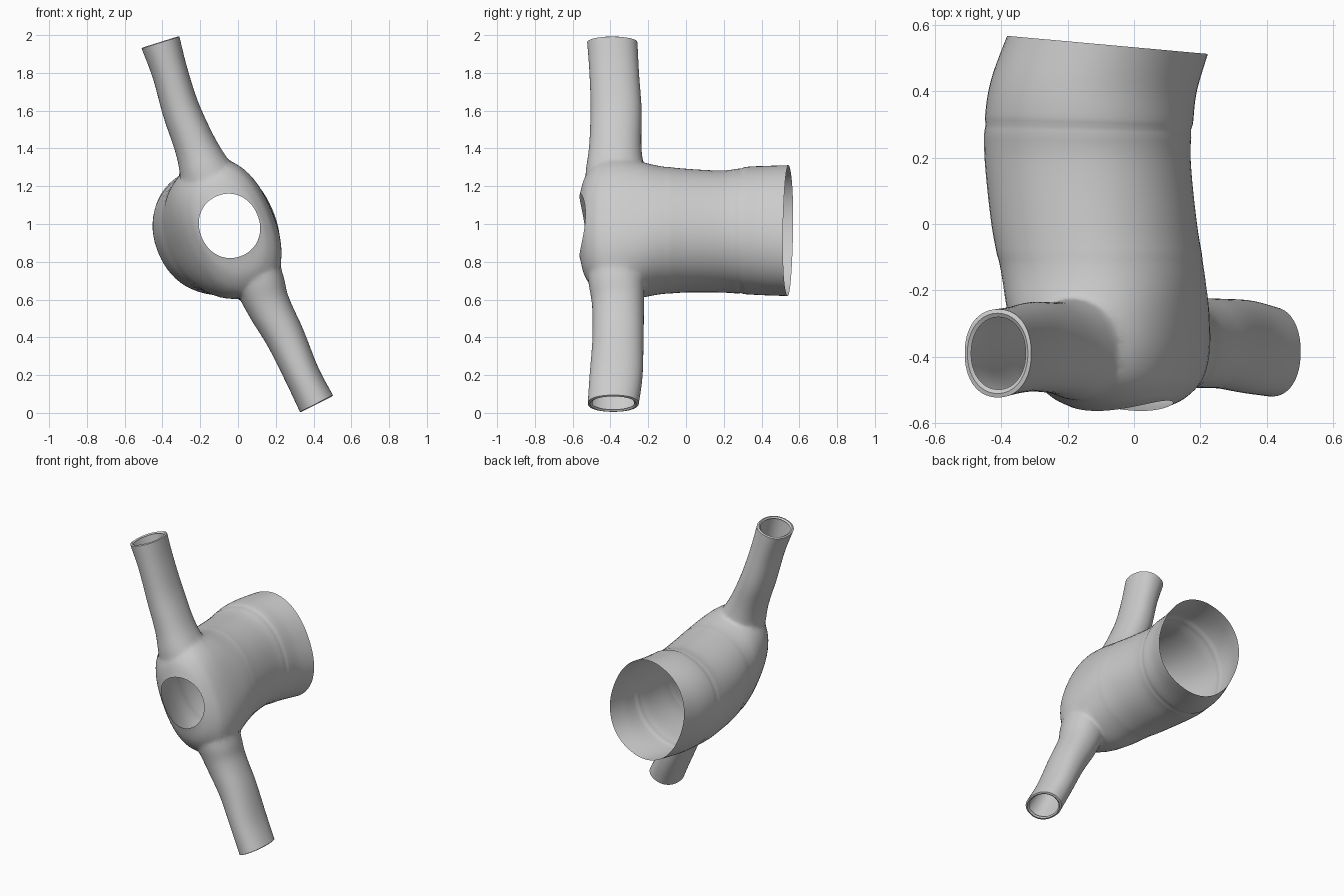
import bpy, bmesh, math
from mathutils import Vector

if "Cube" in bpy.data.objects:
    bpy.data.objects.remove(bpy.data.objects["Cube"])

SIDES = 64
U = Vector((-0.39, 0, 0.92))   # shoulder-to-shoulder direction
V = Vector((0.92, 0, 0.39))    # direction across the shoulders


def catmull(rows, steps):
    """Smoothly interpolate rows of numbers."""
    out = []
    for i in range(len(rows) - 1):
        p0, p1 = rows[max(i - 1, 0)], rows[i]
        p2, p3 = rows[i + 1], rows[min(i + 2, len(rows) - 1)]
        for s in range(steps):
            t = s / steps
            out.append([0.5 * (2 * b + (c - a) * t + (2 * a - 5 * b + 4 * c - d) * t * t
                               + (3 * b - a - 3 * c + d) * t ** 3)
                        for a, b, c, d in zip(p0, p1, p2, p3)])
    out.append(list(rows[-1]))
    return out


def ellipse(centre, a, b, power=2.0):
    """Ring of points around a centre with half axes a and b."""
    pts = []
    for i in range(SIDES):
        t = 2 * math.pi * i / SIDES
        c, s = math.cos(t), math.sin(t)
        k = (abs(c) ** power + abs(s) ** power) ** (-1 / power)
        pts.append(centre + (a * c + b * s) * k)
    return pts


def loft(name, rings):
    """Closed tube through the rings, each end covered by one face."""
    bm = bmesh.new()
    loops = [[bm.verts.new(p) for p in r] for r in rings]
    for r0, r1 in zip(loops, loops[1:]):
        for i in range(SIDES):
            j = (i + 1) % SIDES
            bm.faces.new((r0[i], r0[j], r1[j], r1[i]))
    bm.faces.new(loops[0])
    bm.faces.new(loops[-1])
    bmesh.ops.recalc_face_normals(bm, faces=bm.faces)
    me = bpy.data.meshes.new(name)
    bm.to_mesh(me)
    bm.free()
    ob = bpy.data.objects.new(name, me)
    bpy.context.collection.objects.link(ob)
    return ob


# Torso: y, centre x, centre z, half length along U, half width along V, squareness
torso_rows = [
    (0.54, -0.08, 0.965, 0.350, 0.285, 2.2), (0.42, -0.12, 0.965, 0.345, 0.297, 2.15),
    (0.32, -0.135, 0.965, 0.338, 0.303, 2.15), (0.20, -0.14, 0.96, 0.322, 0.303, 2.15),
    (0.00, -0.12, 0.965, 0.327, 0.301, 2.15), (-0.14, -0.095, 0.967, 0.342, 0.292, 2.25),
    (-0.26, -0.078, 0.97, 0.368, 0.277, 2.4), (-0.38, -0.06, 0.975, 0.375, 0.252, 2.5),
    (-0.47, -0.047, 0.98, 0.350, 0.218, 2.4), (-0.525, -0.045, 0.985, 0.275, 0.182, 2.2),
    (-0.548, -0.045, 0.99, 0.171, 0.159, 2.1)]
rings = []
for y, x, z, a, b, power in catmull(torso_rows, 8):
    # stitched groove above the hem
    groove = 1 - 0.012 * math.exp(-((y - 0.29) / 0.012) ** 2)
    ring = ellipse(Vector((x, y, z)), U * a * groove, V * b * groove, power)
    hem = max(0, (y - 0.2) / 0.34)
    neck = max(0, (-0.46 - y) / 0.09)
    for i, p in enumerate(ring):
        p.y -= hem * 0.09 * (p.x - x)                                  # slanted hem
        p.y -= neck * 0.016 * math.cos(4 * math.pi * i / SIDES)        # scooped neckline
    rings.append(ring)
garment = loft("shirt", rings)

# Sleeves: centre x, y, z, half width, half depth, from inside the torso to the cuff
upper = [(-0.07, -0.37, 1.08, 0.13, 0.12), (-0.155, -0.375, 1.24, 0.143, 0.157),
         (-0.22, -0.375, 1.40, 0.113, 0.139), (-0.30, -0.37, 1.60, 0.100, 0.135),
         (-0.36, -0.38, 1.80, 0.095, 0.131), (-0.41, -0.39, 1.96, 0.105, 0.133)]
lower = [(0.00, -0.37, 0.90, 0.12, 0.12), (0.10, -0.37, 0.72, 0.135, 0.148),
         (0.155, -0.36, 0.58, 0.118, 0.138), (0.25, -0.36, 0.40, 0.104, 0.135),
         (0.34, -0.37, 0.20, 0.094, 0.140), (0.415, -0.385, 0.05, 0.098, 0.135)]
for name, rows in (("upper_sleeve", upper), ("lower_sleeve", lower)):
    path = catmull(rows, 7)
    rings = []
    for i, (x, y, z, w, d) in enumerate(path):
        p, q = path[max(i - 1, 0)], path[min(i + 1, len(path) - 1)]
        along = Vector((q[0] - p[0], 0, q[2] - p[2])).normalized()
        across = Vector((along.z, 0, -along.x))
        centre = Vector((x, y, z))
        rings.append(ellipse(centre, across * w, Vector((0, d, 0)), 2.2))
    # folded cuff lip
    for scale, back in ((0.91, -0.004), (0.82, 0.004)):
        rings.append(ellipse(centre - along * back, across * w * scale,
                             Vector((0, d * scale, 0)), 2.1))
    sleeve = loft(name, rings)
    mod = garment.modifiers.new("join_sleeve", 'BOOLEAN')
    mod.operation, mod.object, mod.solver = 'UNION', sleeve, 'EXACT'
    bpy.context.view_layer.objects.active = garment
    bpy.ops.object.modifier_apply(modifier=mod.name)
    bpy.data.objects.remove(sleeve)

# Open the neck, hem and cuffs, then soften the armhole seams
bm = bmesh.new()
bm.from_mesh(garment.data)
caps = [f for f in bm.faces if len(f.verts) >= SIDES - 4]
bmesh.ops.delete(bm, geom=caps, context='FACES')
soft = [v for v in bm.verts if not v.is_boundary
        and 0.5 < v.co.z < 1.5 and v.co.y < -0.1]
for _ in range(5):
    bmesh.ops.smooth_vert(bm, verts=soft, factor=0.5,
                          use_axis_x=True, use_axis_y=True, use_axis_z=True)
bm.to_mesh(garment.data)
bm.free()

garment.select_set(True)
bpy.context.view_layer.objects.active = garment
bpy.ops.object.shade_smooth_by_angle(angle=math.radians(50))
